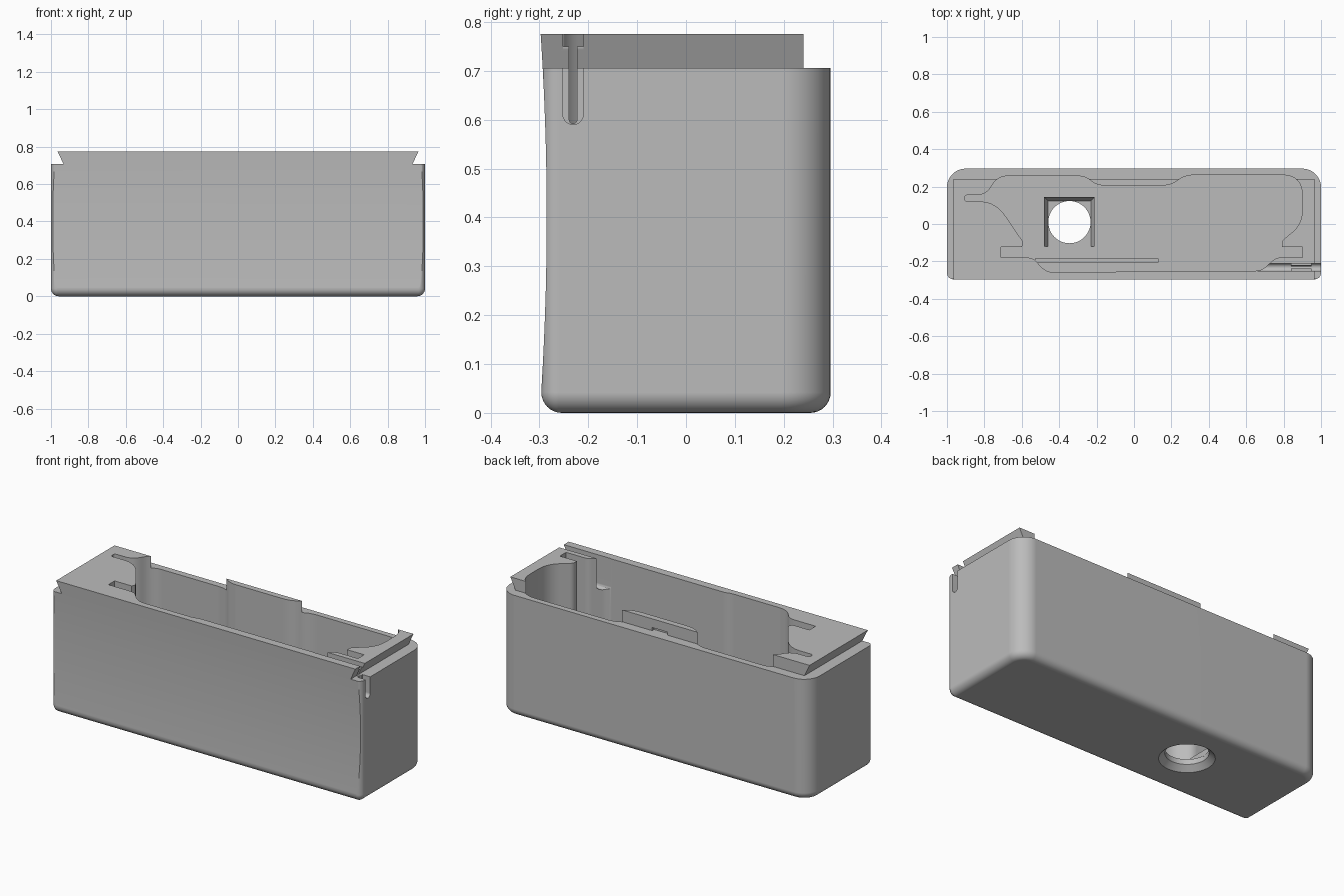
import bpy, bmesh
from math import sin, cos, pi
from mathutils import Vector

cube = bpy.data.objects.get("Cube")
if cube:
    bpy.data.objects.remove(cube, do_unlink=True)

grey = bpy.data.materials.new("plain grey")
grey.use_nodes = True
grey.diffuse_color = (0.5, 0.5, 0.5, 1)
grey.node_tree.nodes["Principled BSDF"].inputs["Base Color"].default_value = (0.5, 0.5, 0.5, 1)


def loft(name, rings):
    """Closed solid through a list of equal-length rings."""
    bm = bmesh.new()
    loops = [[bm.verts.new(p) for p in ring] for ring in rings]
    n = len(loops[0])
    for a, b in zip(loops, loops[1:]):
        for i in range(n):
            j = (i + 1) % n
            bm.faces.new((a[i], a[j], b[j], b[i]))
    bm.faces.new(loops[0])
    bm.faces.new(loops[-1])
    bmesh.ops.recalc_face_normals(bm, faces=bm.faces)
    mesh = bpy.data.meshes.new(name)
    bm.to_mesh(mesh)
    bm.free()
    mesh.materials.append(grey)
    obj = bpy.data.objects.new(name, mesh)
    bpy.context.collection.objects.link(obj)
    return obj


def prism(name, pts, lo, hi, axis="z"):
    place = {"x": lambda p, h: (h, p[0], p[1]),
             "y": lambda p, h: (p[0], h, p[1]),
             "z": lambda p, h: (p[0], p[1], h)}[axis]
    return loft(name, [[place(p, h) for p in pts] for h in (lo, hi)])


def box(name, x0, x1, y0, y1, z0, z1):
    return prism(name, [(x0, y0), (x1, y0), (x1, y1), (x0, y1)], z0, z1)


def combine(target, tool, operation):
    mod = target.modifiers.new("combine", "BOOLEAN")
    mod.operation = operation
    mod.solver = "EXACT"
    mod.object = tool
    bpy.context.view_layer.objects.active = target
    bpy.ops.object.modifier_apply(modifier=mod.name)
    bpy.data.objects.remove(tool, do_unlink=True)


def cut(tool):
    combine(body, tool, "DIFFERENCE")


def round_corners(corners, steps=8):
    """Round each corner (x, y, distance) with a small curve."""
    out = []
    for i, (x, y, d) in enumerate(corners):
        p = Vector((x, y))
        if d == 0:
            out.append(p)
            continue
        ends = []
        for q in (corners[i - 1], corners[(i + 1) % len(corners)]):
            edge = Vector(q[:2]) - p
            ends.append(p + edge.normalized() * min(d, edge.length * 0.48))
        for k in range(steps + 1):
            t = k / steps
            out.append(ends[0] * (1 - t) ** 2 + p * 2 * t * (1 - t) + ends[1] * t * t)
    return out


def shell_ring(inset, z, steps=10):
    """Rounded rectangle with large back and small front corners."""
    hx, hy, ring = 1 - inset, 0.296 - inset, []
    for k, (sx, sy, r) in enumerate(((1, 1, 0.1), (-1, 1, 0.1), (-1, -1, 0.035), (1, -1, 0.035))):
        r = max(r - inset, 0.005)
        for i in range(steps + 1):
            a = (k + i / steps) * pi / 2
            ring.append((sx * (hx - r) + r * cos(a), sy * (hy - r) + r * sin(a), z))
    return ring


# Outer shell with a rounded bottom edge
R = 0.042
angles = [i * pi / 16 for i in range(9)]
rings = [shell_ring(R * (1 - sin(a)), R * (1 - cos(a))) for a in angles]
body = loft("case_body", rings + [shell_ring(0, 0.706)])

# Dovetail rail on top
rail = prism("rail", [(-0.925, 0.69), (0.925, 0.69), (0.965, 0.775), (-0.965, 0.775)], -0.298, 0.24, "y")
combine(body, rail, "UNION")

# Slightly hollow front face
heights = [-0.05 + i * 0.05 for i in range(18)]
curve = [(-0.285 - 0.012 * ((z - 0.4) / 0.37) ** 2, z) for z in heights]
cut(prism("front_cutter", curve + [(-0.5, 0.8), (-0.5, -0.05)], -1.2, 1.2, "x"))

# Main cavity
FLOOR = 0.06
cavity = [(-0.905, 0.155, 0.016), (-0.79, 0.155, 0.05), (-0.73, 0.257, 0.06),
          (-0.26, 0.257, 0.05), (-0.2, 0.205, 0.05), (0.2, 0.205, 0.06),
          (0.27, 0.262, 0.06), (0.9, 0.262, 0.11), (0.9, 0, 0.08),
          (0.79, -0.09, 0.02), (0.79, -0.123, 0), (0.9, -0.123, 0),
          (0.9, -0.18, 0), (0.76, -0.18, 0.02), (0.68, -0.25, 0.03),
          (-0.08, -0.25, 0.02), (-0.11, -0.26, 0.02), (-0.47, -0.26, 0.05),
          (-0.54, -0.18, 0.03), (-0.71, -0.18, 0), (-0.71, -0.123, 0),
          (-0.6, -0.123, 0), (-0.59, -0.1, 0.01), (-0.74, 0.12, 0.1),
          (-0.905, 0.12, 0.016)]
cut(prism("cavity_cutter", round_corners(cavity), FLOOR, 0.9))

# Round hole through the floor, flared underneath
turn = [i * 2 * pi / 48 for i in range(48)]
flare = ((0.145, -0.02), (0.145, 0), (0.113, 0.03), (0.113, 0.1))
cut(loft("hole_cutter", [[(-0.345 + r * cos(a), 0.01 + r * sin(a), z) for a in turn] for r, z in flare]))


# Stepped slot through the right end wall
def slot(half, x0, x1, bottom):
    mid = -0.231
    arc = [(mid - half * cos(a), bottom + half - half * sin(a)) for a in (i * pi / 10 for i in range(11))]
    cut(prism("slot_cutter", arc + [(mid + half, 0.9), (mid - half, 0.9)], x0, x1, "x"))


slot(0.021, 0.95, 1.05, 0.59)
slot(0.008, 0.83, 0.96, 0.592)
slot(0.021, 0.66, 0.84, 0.59)
cut(box("slot_top_cutter", 0.8, 1.05, -0.252, -0.21, 0.75, 0.9))

# Latch notch in the back tab
cut(box("notch_cutter", -0.05, 0.05, 0.222, 0.25, 0.706, 0.724))

# Sloped U-shaped rib around the hole
path = [(-0.48, -0.12, 1, 0), (-0.48, 0.145, 1, -1), (-0.21, 0.145, -1, -1), (-0.21, -0.12, -1, 0)]
w, base = 0.023, FLOOR - 0.005
holder = loft("hole_rib", [[(x, y, base), (x, y, FLOOR + 0.05), (x + w * dx, y + w * dy, base)]
                           for x, y, dx, dy in path])

# Low board rib along the front of the floor
board = box("board_rib", -0.53, 0.13, -0.205, -0.185, base, FLOOR + 0.05)

# Smooth the rounded body and keep its edges sharp
bpy.ops.object.select_all(action="DESELECT")
body.select_set(True)
bpy.context.view_layer.objects.active = body
bpy.ops.object.shade_smooth_by_angle(angle=0.5)
weighted = body.modifiers.new("even_shading", "WEIGHTED_NORMAL")
weighted.keep_sharp = True
